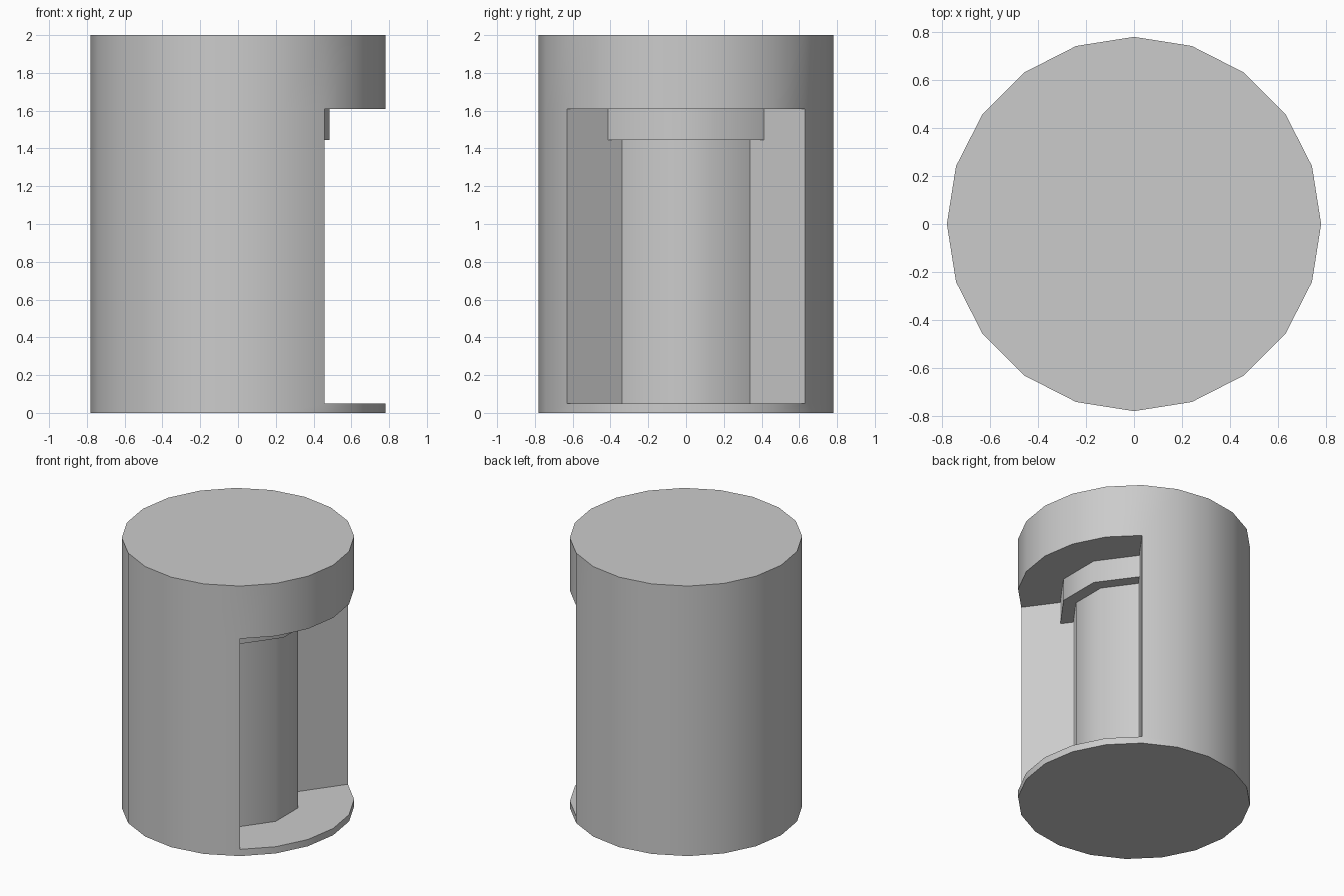
import bpy, bmesh, math

if "Cube" in bpy.data.objects:
    bpy.data.objects.remove(bpy.data.objects["Cube"])

R, CORE_R, COLLAR_R = 0.78, 0.42, 0.51
FLOOR, COLLAR_Z, CEILING, TOP = 0.05, 1.445, 1.61, 2.0
SIDES, STEP = 20, 18

bm = bmesh.new()


def pt(r, deg, z):
    a = math.radians(deg)
    return (r * math.cos(a), r * math.sin(a), z)


def face(points):
    bm.faces.new([bm.verts.new(p) for p in points])


def arc(r, z, start, end, step):
    return [pt(r, d, z) for d in range(start, end + 1, step)]


def wall(r, start, end, step, z0, z1):
    for d in range(start, end, step):
        face([pt(r, d, z0), pt(r, d + step, z0), pt(r, d + step, z1), pt(r, d, z1)])


# outer drum: base rim, top band, and side wall left open over the notch
wall(R, 0, 360, STEP, 0, FLOOR)
wall(R, 0, 360, STEP, CEILING, TOP)
wall(R, 54, 306, STEP, FLOOR, CEILING)
for z in (0, TOP):
    face(arc(R, z, 0, 360 - STEP, STEP))

# recessed core and its collar, three facets each
wall(CORE_R, -54, 54, 36, FLOOR, COLLAR_Z)
wall(COLLAR_R, -54, 54, 36, COLLAR_Z, CEILING)

# notch floor, collar underside and notch ceiling
for z, r_in, s_in, r_out, s_out in ((FLOOR, CORE_R, 36, R, 18),
                                    (COLLAR_Z, CORE_R, 36, COLLAR_R, 36),
                                    (CEILING, COLLAR_R, 36, R, 18)):
    for d in (-54, -18, 18):
        face(arc(r_out, z, d, d + 36, s_out) + arc(r_in, z, d, d + 36, s_in)[::-1])

# radial side walls of the notch
for d in (-54, 54):
    face([pt(r, d, z) for r, z in ((R, FLOOR), (CORE_R, FLOOR), (CORE_R, COLLAR_Z),
                                   (COLLAR_R, COLLAR_Z), (COLLAR_R, CEILING), (R, CEILING))])

bmesh.ops.remove_doubles(bm, verts=bm.verts, dist=1e-4)
bmesh.ops.recalc_face_normals(bm, faces=bm.faces)

mesh = bpy.data.meshes.new("notched_drum")
bm.to_mesh(mesh)
bm.free()
drum = bpy.data.objects.new("notched_drum", mesh)
bpy.context.collection.objects.link(drum)
bpy.context.view_layer.objects.active = drum
drum.select_set(True)
bpy.ops.object.shade_smooth_by_angle(angle=math.radians(40))
